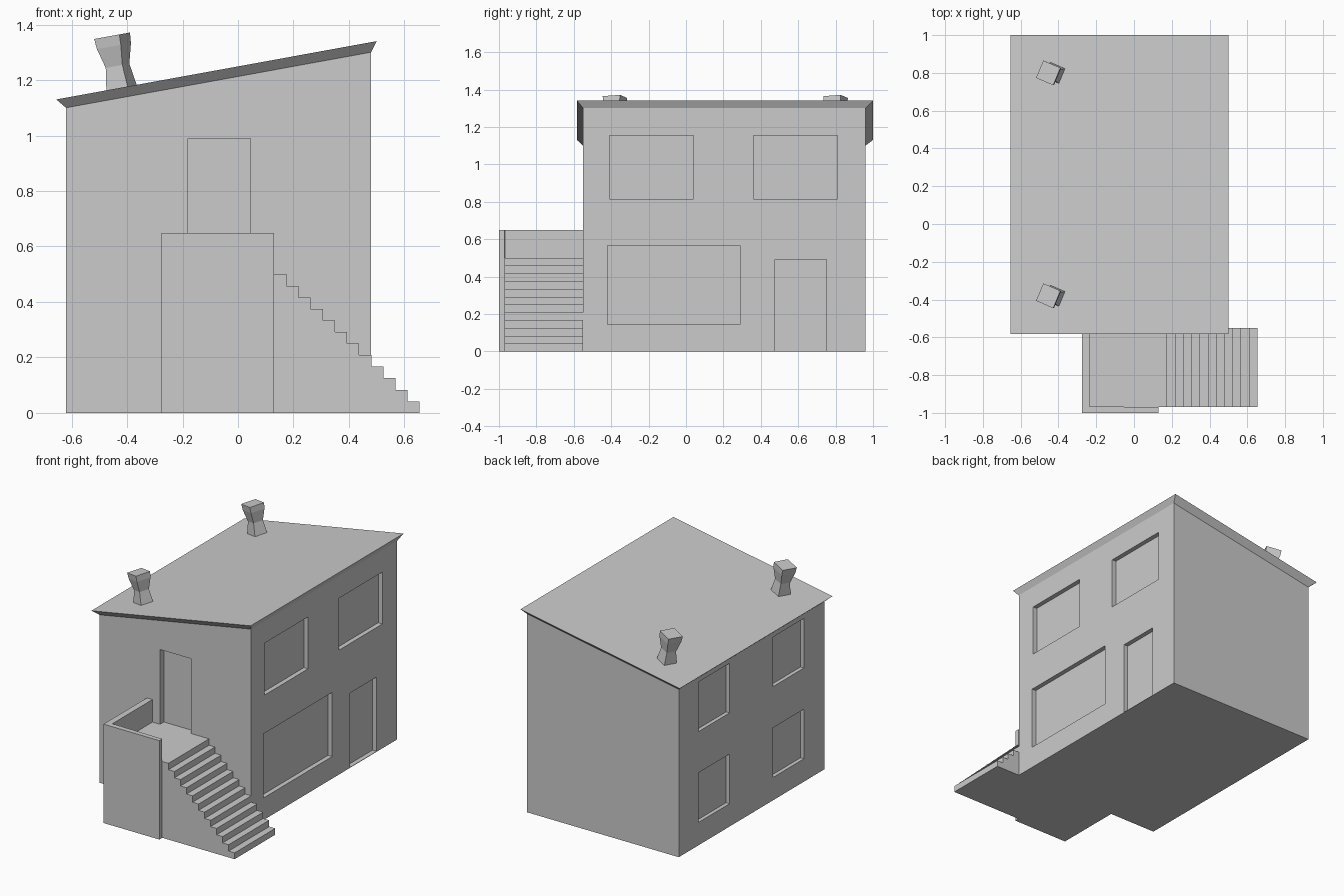
import bpy, bmesh
from math import atan, radians
from mathutils import Matrix, Vector

if "Cube" in bpy.data.objects:
    bpy.data.objects.remove(bpy.data.objects["Cube"])


def finish(name, bm):
    bmesh.ops.recalc_face_normals(bm, faces=bm.faces)
    mesh = bpy.data.meshes.new(name)
    bm.to_mesh(mesh)
    bm.free()
    obj = bpy.data.objects.new(name, mesh)
    bpy.context.collection.objects.link(obj)
    return obj


def loft(bm, rings):
    """Skin a stack of equal-sized rings and cap both ends."""
    loops = [[bm.verts.new(p) for p in ring] for ring in rings]
    n = len(loops[0])
    for a, b in zip(loops, loops[1:]):
        for i in range(n):
            j = (i + 1) % n
            bm.faces.new((a[i], a[j], b[j], b[i]))
    bm.faces.new(loops[0])
    bm.faces.new(loops[-1])


def rect(x0, x1, y0, y1, height):
    return [(x, y, height(x)) for x, y in ((x0, y0), (x1, y0), (x1, y1), (x0, y1))]


def box(bm, x0, x1, y0, y1, z0, z1):
    loft(bm, [rect(x0, x1, y0, y1, lambda x: z) for z in (z0, z1)])


SLOPE = 0.182
wall_top = lambda x: 1.10 + SLOPE * (x + 0.62)
roof_top = lambda x: 1.13 + SLOPE * (x + 0.655)
X0, X1, Y0, Y1 = -0.62, 0.48, -0.55, 0.96

# House body with a single-pitch top
bm = bmesh.new()
loft(bm, [rect(X0, X1, Y0, Y1, lambda x: 0), rect(X0, X1, Y0, Y1, wall_top)])
house = finish("house_walls", bm)

# Recessed windows and doors
bm = bmesh.new()
for y0, y1, z0, z1 in ((-0.41, 0.04, 0.815, 1.155), (0.36, 0.81, 0.815, 1.155),
                       (-0.42, 0.29, 0.145, 0.565), (0.475, 0.75, 0.003, 0.49)):
    box(bm, X1 - 0.03, X1 + 0.1, y0, y1, z0, z1)
for y0 in (-0.335, 0.435):
    for z0 in (0.15, 0.745):
        box(bm, X0 - 0.1, X0 + 0.025, y0, y0 + 0.32, z0, z0 + 0.325)
box(bm, -0.18, 0.045, Y0 - 0.1, Y0 + 0.04, 0.50, 0.99)
cutter = finish("opening_cutter", bm)
cutter.hide_render = True
mod = house.modifiers.new("openings", 'BOOLEAN')
mod.operation = 'DIFFERENCE'
mod.solver = 'EXACT'
mod.object = cutter
bpy.context.view_layer.objects.active = house
bpy.ops.object.modifier_apply(modifier=mod.name)
bpy.data.objects.remove(cutter)

# Roof slab flaring out from the wall tops
bm = bmesh.new()
loft(bm, [rect(X0, X1, Y0, Y1, wall_top), rect(-0.655, 0.50, -0.583, 1.0, roof_top)])
finish("roof", bm)

# Chimneys standing square to the roof, with a narrow waist
for name, y in (("front_chimney", -0.38), ("back_chimney", 0.80)):
    bm = bmesh.new()
    rings = []
    for z, side in ((-0.01, 0.087), (0.08, 0.066), (0.152, 0.095), (0.19, 0.10)):
        h = side / 2
        rings.append(rect(-h, h, -h, h, lambda x: z))
    loft(bm, rings)
    chimney = finish(name, bm)
    chimney.matrix_world = (Matrix.Translation(Vector((-0.42, y, roof_top(-0.42))))
                            @ Matrix.Rotation(-atan(SLOPE), 4, 'Y')
                            @ Matrix.Rotation(radians(-23), 4, 'Z'))

# Outside staircase and landing: stepped profile extruded along y
STEPS, TOP, RUN_START, RUN_END = 12, 0.50, 0.175, 0.655
rise = TOP / STEPS
going = (RUN_END - RUN_START) / (STEPS - 1)
profile = [(-0.235, 0), (-0.235, TOP)]
for i in range(STEPS):
    x = RUN_START + i * going
    profile += [(x, TOP - i * rise), (x, TOP - (i + 1) * rise)]
bm = bmesh.new()
loft(bm, [[(x, y, z) for x, z in profile] for y in (-0.97, Y0)])
finish("staircase", bm)

# L-shaped wall around the landing
plan = [(-0.275, Y0), (-0.275, -1.0), (0.13, -1.0), (0.13, -0.97), (-0.235, -0.965), (-0.235, Y0)]
bm = bmesh.new()
loft(bm, [[(x, y, z) for x, y in plan] for z in (0, 0.648)])
finish("landing_wall", bm)
